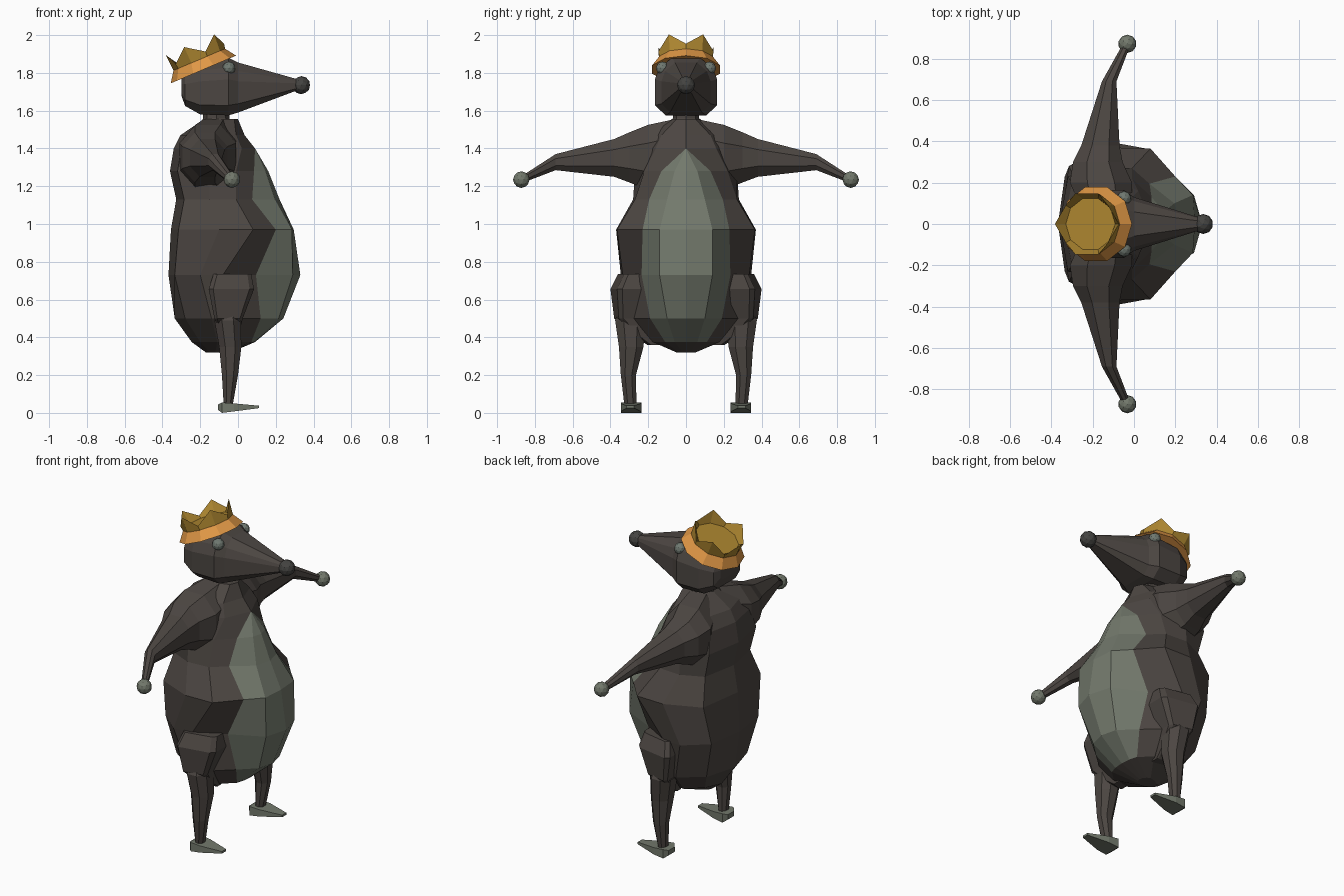
import bpy, bmesh, math
from mathutils import Vector


def material(name, rgb):
    m = bpy.data.materials.new(name)
    m.diffuse_color = (*rgb, 1)
    return m


FUR = material("dark fur", (0.072, 0.061, 0.054))
PALE = material("pale grey green", (0.17, 0.19, 0.15))
NOSE = material("nose grey", (0.058, 0.057, 0.053))
EYE = material("eye grey", (0.16, 0.19, 0.165))
ORANGE = material("crown band orange", (0.74, 0.31, 0.06))
GOLD = material("crown gold", (0.42, 0.24, 0.03))


def finish(name, bm, *mats):
    bmesh.ops.remove_doubles(bm, verts=bm.verts, dist=0.0005)
    bmesh.ops.recalc_face_normals(bm, faces=bm.faces)
    me = bpy.data.meshes.new(name)
    bm.to_mesh(me)
    bm.free()
    for m in mats:
        me.materials.append(m)
    ob = bpy.data.objects.new(name, me)
    bpy.context.collection.objects.link(ob)
    return ob


def loft(name, rings, mats, rule=None, caps=True):
    """Skin a list of point rings; rule(row, column) picks the material."""
    bm = bmesh.new()
    rows = [[bm.verts.new(p) for p in r] for r in rings]
    n = len(rows[0])
    for i in range(len(rows) - 1):
        for j in range(n):
            k = (j + 1) % n
            f = bm.faces.new((rows[i][j], rows[i][k], rows[i + 1][k], rows[i + 1][j]))
            if rule:
                f.material_index = rule(i, j)
    if caps:
        bm.faces.new(rows[0])
        bm.faces.new(rows[-1])
    return finish(name, bm, *mats)


def ball(name, centre, r, mat, sub=2):
    bm = bmesh.new()
    bmesh.ops.create_icosphere(bm, subdivisions=sub, radius=r)
    bmesh.ops.translate(bm, verts=bm.verts, vec=Vector(centre))
    return finish(name, bm, mat)


# Body: z, front x, then (x, y) of mid belly, belly edge, front flank,
# rear flank and back corner, and last the back x
BODY = [
    (0.32, -0.04, -0.045, 0.02, -0.06, 0.04, -0.08, 0.05, -0.12, 0.04, -0.15, 0.02, -0.17),
    (0.375, 0.09, 0.085, 0.06, 0.07, 0.11, 0.0, 0.175, -0.11, 0.18, -0.20, 0.10, -0.245),
    (0.50, 0.24, 0.215, 0.10, 0.12, 0.19, 0.02, 0.28, -0.14, 0.30, -0.28, 0.20, -0.335),
    (0.73, 0.33, 0.29, 0.14, 0.095, 0.235, -0.08, 0.335, -0.20, 0.345, -0.335, 0.23, -0.368),
    (0.97, 0.295, 0.285, 0.14, 0.20, 0.23, 0.08, 0.365, -0.10, 0.37, -0.315, 0.28, -0.355),
    (1.13, 0.22, 0.195, 0.10, 0.075, 0.195, -0.01, 0.27, -0.15, 0.28, -0.285, 0.22, -0.327),
    (1.28, 0.16, 0.145, 0.06, 0.085, 0.13, -0.01, 0.22, -0.15, 0.27, -0.32, 0.23, -0.36),
    (1.40, 0.09, 0.09, 0, 0.09, 0, 0.02, 0.16, -0.15, 0.25, -0.30, 0.20, -0.34),
    (1.47, 0.035, 0.035, 0, 0.035, 0, -0.01, 0.13, -0.14, 0.22, -0.26, 0.16, -0.305),
    (1.555, 0.0, 0.0, 0, 0.0, 0, -0.02, 0.05, -0.10, 0.075, -0.17, 0.05, -0.18)]
body = []
for z, xf, *mid, xb in BODY:
    half = [(xf, 0)] + list(zip(mid[::2], mid[1::2])) + [(xb, 0)]
    pts = [(x, y, z) for x, y in half]
    body.append(pts + [(x, -y, h) for x, y, h in pts[-2:0:-1]])
loft("body", body, (FUR, PALE),
     lambda i, j: 1 if j in (0, 1, 10, 11) and 1 <= i <= 6 else 0)

# Neck
loft("neck", [[(-0.115 + r * math.cos(k * math.pi / 4), r * math.sin(k * math.pi / 4), z)
               for k in range(8)] for z, r in ((1.50, 0.09), (1.56, 0.07), (1.63, 0.07))], (FUR,))

# Head and snout: x, bottom z, top z, half width
HEAD = [(-0.30, 1.68, 1.78, 0.09), (-0.28, 1.625, 1.81, 0.13), (-0.20, 1.58, 1.86, 0.165),
        (-0.05, 1.575, 1.88, 0.165), (0.0, 1.59, 1.855, 0.13), (0.32, 1.71, 1.765, 0.03)]
SECTION = [(0.45, 1), (0.85, 0.66), (1, 0.25), (1, -0.65), (0.65, -1)]
SECTION += [(-a, b) for a, b in SECTION[::-1]]
loft("head", [[(x, w * a, (zb + zt) / 2 + b * (zt - zb) / 2) for a, b in SECTION]
              for x, zb, zt, w in HEAD], (FUR,))
ball("nose", (0.335, 0, 1.735), 0.048, NOSE)


def box_ring(axis, t, a0, a1, b0, b1, cut=0.28):
    """Rectangle with cut corners, perpendicular to the y or z axis."""
    ca, cb = (a1 - a0) * cut, (b1 - b0) * cut
    pts = [(a0 + ca, b0), (a1 - ca, b0), (a1, b0 + cb), (a1, b1 - cb),
           (a1 - ca, b1), (a0 + ca, b1), (a0, b1 - cb), (a0, b0 + cb)]
    return [(a, t, b) if axis == "y" else (a, b, t) for a, b in pts]


# Arms: y, x range, z range
ARM = [(0.06, -0.25, -0.01, 1.22, 1.555), (0.20, -0.31, -0.01, 1.18, 1.525),
       (0.30, -0.295, -0.055, 1.22, 1.485), (0.38, -0.255, -0.07, 1.25, 1.45),
       (0.69, -0.155, -0.085, 1.285, 1.37), (0.86, -0.06, -0.02, 1.22, 1.26)]
# Thighs and shins: z, x range, y range
THIGH = [(0.735, -0.13, 0.07, 0.18, 0.36), (0.655, -0.155, 0.085, 0.18, 0.40),
         (0.50, -0.125, 0.025, 0.18, 0.38), (0.40, -0.09, 0.0, 0.17, 0.27),
         (0.36, -0.08, -0.01, 0.16, 0.21)]
SHIN = [(0.52, -0.10, 0.0, 0.23, 0.36), (0.49, -0.125, 0.015, 0.215, 0.375),
        (0.35, -0.10, 0.018, 0.225, 0.355), (0.20, -0.085, 0.0, 0.265, 0.345),
        (0.03, -0.075, -0.03, 0.262, 0.325)]
# Feet: x, y range, z range
FOOT = [(-0.105, 0.26, 0.32, 0.015, 0.045), (-0.085, 0.235, 0.345, 0.0, 0.055),
        (-0.02, 0.24, 0.345, 0.008, 0.05), (0.11, 0.275, 0.315, 0.025, 0.038)]

for side, s in (("left", 1), ("right", -1)):
    def flip(rings, shear=0.0):
        return [[(x, s * (y - shear * max(0, x + 0.1)), z) for x, y, z in r] for r in rings]
    loft(side + "_arm", flip([box_ring("y", *r) for r in ARM]), (FUR,))
    ball(side + "_hand", (-0.032, s * 0.872, 1.235), 0.044, PALE)
    loft(side + "_thigh", flip([box_ring("z", *r, cut=0.1) for r in THIGH], 0.22), (FUR,))
    loft(side + "_shin", flip([box_ring("z", *r) for r in SHIN]), (FUR,))
    loft(side + "_foot", flip([[(x, y0, z0), (x, y1, z0), (x, y1, z1), (x, y0, z1)]
                               for x, y0, y1, z0, z1 in FOOT]), (PALE,))
    ball(side + "_eye", (-0.048, s * 0.124, 1.825), 0.035, EYE)

# Crown, tilted towards the back of the head
TILT = math.radians(23)


def crown_point(k, r, h):
    a = math.radians(36 * k)
    u = r * math.cos(a)
    return (-0.183 + u * math.cos(TILT) - h * math.sin(TILT), r * math.sin(a),
            1.818 + u * math.sin(TILT) + h * math.cos(TILT))


def crown_ring(r, h):
    return [crown_point(k, r, h) for k in range(10)]


loft("crown_band", [crown_ring(0.14, 0.0), crown_ring(0.188, 0.0), crown_ring(0.148, 0.057)], (ORANGE,))
# Five points rise at the odd corners, with a floor inside
peaks = [crown_point(k, 0.154, 0.149 if k % 2 else 0.083) for k in range(10)]
loft("crown_points", [crown_ring(0.147, 0.05), peaks, crown_ring(0.13, 0.07)], (GOLD,))
